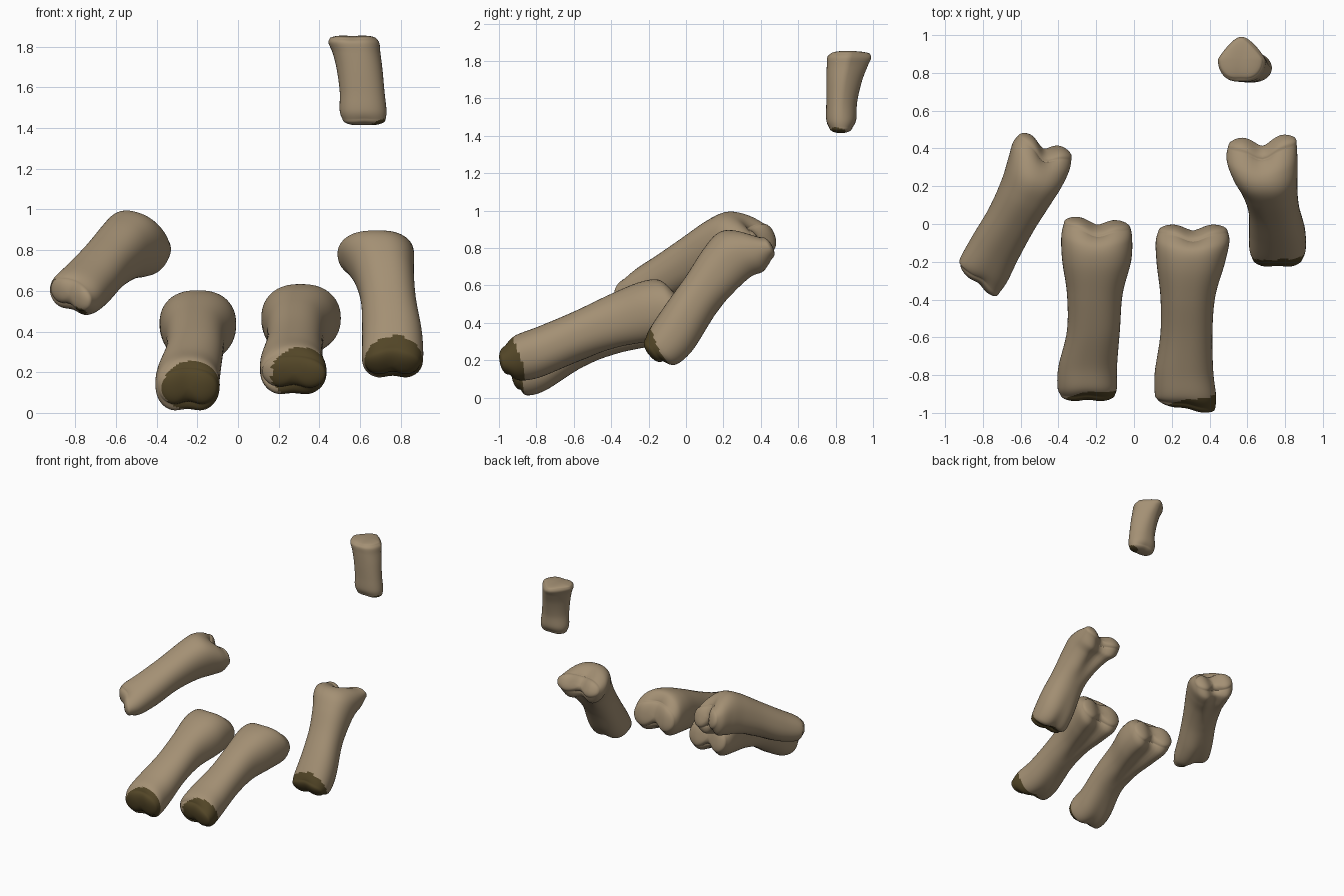
import bpy, bmesh, math
from mathutils import Vector, Matrix

SEG, SUB = 56, 8


def material(name, rgb):
    m = bpy.data.materials.new(name)
    m.diffuse_color = (*rgb, 1)
    return m


BONE = material("bone tan", (0.37, 0.28, 0.175))
DARK = material("dark brown", (0.085, 0.06, 0.02))


def spline(rows):
    """Catmull-Rom interpolation of the profile rows."""
    out = []
    n = len(rows)
    for i in range(n - 1):
        a, b, c, d = rows[max(i - 1, 0)], rows[i], rows[i + 1], rows[min(i + 2, n - 1)]
        for k in range(SUB):
            t = k / SUB
            out.append([0.5 * (2 * q + (r - p) * t + (2 * p - 5 * q + 4 * r - s) * t * t
                               + (3 * q - p - 3 * r + s) * t ** 3)
                        for p, q, r, s in zip(a, b, c, d)])
    out.append(list(rows[-1]))
    return out


def bone(name, rows, dark, groove=(0.13, 0.27), notch=(0.015, 0.04), bulge=(0.04, 0.04),
         taper=0.0, skew=(0.0, 0.0), matrix=None):
    """Loft rows of (top y, top z, bottom y, bottom z, left x, right x), distal end first."""
    st = spline(rows)
    n = len(st)

    def mid(r):
        return Vector((0, (r[0] + r[2]) / 2, (r[1] + r[3]) / 2))

    def axis(i):
        r = st[i]
        a = Vector((0, r[1] - r[3], r[2] - r[0])).normalized()
        d = mid(st[min(i + 1, n - 1)]) - mid(st[max(i - 1, 0)])
        return a if a.dot(d) > 0 else -a

    bm = bmesh.new()

    def ring(i, scale, push):
        r = st[i]
        p = i / (n - 1)
        near, far = max(0, 1 - p / 0.28) ** 2, max(0, (p - 0.72) / 0.28) ** 2
        g = groove[0] * max(0, 1 - p / 0.4) + groove[1] * max(0, (p - 0.45) / 0.55)
        half = Vector((0, (r[0] - r[2]) / 2, (r[1] - r[3]) / 2))
        c = mid(r) + Vector(((r[4] + r[5]) / 2, 0, 0))
        w, ax, vs = (r[5] - r[4]) / 2, axis(i), []
        for k in range(SEG):
            t = 2 * math.pi * k / SEG
            u = math.copysign(abs(math.cos(t)) ** 0.85, math.cos(t))
            v = math.copysign(abs(math.sin(t)) ** 0.9, math.sin(t))
            dip = math.exp(-(u / 0.38) ** 2)
            if v < 0:
                v += g * 2 * dip * -v
            u *= 1 - taper * p * max(v, 0)
            u, v = u * scale, v * scale
            lobe = math.exp(-(u / 0.4) ** 2)
            off = push + near * (notch[0] * lobe - skew[0] * u) + far * (skew[1] * u - notch[1] * lobe)
            vs.append(bm.verts.new(c + Vector((u * w, 0, 0)) + half * v + ax * off))
        return vs

    # rounded caps at both ends, sections between
    caps = [math.radians(a) for a in (87, 78, 68, 58, 48, 37, 25, 12)]
    rings = [ring(0, math.cos(a), -bulge[0] * math.sin(a)) for a in caps]
    rings += [ring(i, 1, 0) for i in range(n)]
    rings += [ring(n - 1, math.cos(a), bulge[1] * math.sin(a)) for a in reversed(caps)]
    for a, b in zip(rings, rings[1:]):
        for k in range(SEG):
            j = (k + 1) % SEG
            bm.faces.new((a[k], a[j], b[j], b[k]))
    bm.faces.new(rings[0])
    bm.faces.new(rings[-1])
    if matrix:
        bm.transform(matrix)
    bmesh.ops.recalc_face_normals(bm, faces=bm.faces)
    # dark worn patch: everything inside a sphere at the distal tip
    centre, radius = Vector(dark[:3]), dark[3]
    for f in bm.faces:
        f.smooth = True
        f.material_index = int((f.calc_center_median() - centre).length < radius)
    me = bpy.data.meshes.new(name)
    bm.to_mesh(me)
    bm.free()
    me.materials.append(BONE)
    me.materials.append(DARK)
    ob = bpy.data.objects.new(name, me)
    bpy.context.collection.objects.link(ob)
    return ob


# inner left toe bone
bone("toe_bone_inner_left", [
    (-0.92, 0.22, -0.885, 0.03, -0.39, -0.10),
    (-0.875, 0.27, -0.85, -0.002, -0.405, -0.09),
    (-0.76, 0.32, -0.75, 0.03, -0.40, -0.09),
    (-0.58, 0.42, -0.55, 0.165, -0.355, -0.075),
    (-0.38, 0.52, -0.36, 0.225, -0.355, -0.06),
    (-0.22, 0.59, -0.17, 0.255, -0.38, -0.015),
    (-0.11, 0.60, -0.03, 0.28, -0.385, -0.01),
    (-0.03, 0.55, 0.02, 0.33, -0.37, -0.02),
], (-0.22, -0.965, 0.12, 0.155), skew=(0, -0.015))

# inner right toe bone
bone("toe_bone_inner_right", [
    (-0.965, 0.28, -0.93, 0.115, 0.12, 0.43),
    (-0.92, 0.33, -0.89, 0.08, 0.11, 0.435),
    (-0.79, 0.38, -0.78, 0.10, 0.11, 0.42),
    (-0.60, 0.46, -0.56, 0.20, 0.14, 0.415),
    (-0.40, 0.555, -0.37, 0.255, 0.14, 0.43),
    (-0.24, 0.62, -0.18, 0.28, 0.12, 0.48),
    (-0.13, 0.63, -0.06, 0.30, 0.115, 0.505),
    (-0.055, 0.57, -0.015, 0.35, 0.13, 0.495),
], (0.32, -1.0, 0.175, 0.165), skew=(0.03, 0))

# outer left toe bone, built straight then rolled and turned
turn = (Matrix.Translation((-0.635, 0.05, 0.745)) @ Matrix.Rotation(math.radians(-21), 4, 'Z')
        @ Matrix.Rotation(math.radians(16), 4, 'Y') @ Matrix.Translation((0, 0, -0.74)))
bone("toe_bone_outer_left", [
    (-0.40, 0.64, -0.37, 0.50, -0.13, 0.125),
    (-0.35, 0.68, -0.31, 0.475, -0.14, 0.14),
    (-0.23, 0.75, -0.17, 0.51, -0.135, 0.135),
    (-0.07, 0.85, 0.01, 0.60, -0.13, 0.13),
    (0.08, 0.945, 0.18, 0.65, -0.14, 0.14),
    (0.19, 0.99, 0.30, 0.66, -0.155, 0.155),
    (0.29, 0.97, 0.385, 0.68, -0.165, 0.165),
    (0.37, 0.92, 0.42, 0.74, -0.155, 0.155),
], (-0.80, -0.33, 0.44, 0.08), notch=(0.02, 0.055), skew=(0.04, 0), matrix=turn)

# outer right toe bone
bone("toe_bone_outer_right", [
    (-0.225, 0.31, -0.12, 0.185, 0.625, 0.895),
    (-0.195, 0.37, -0.05, 0.165, 0.61, 0.91),
    (-0.10, 0.51, 0.04, 0.245, 0.61, 0.905),
    (0.00, 0.65, 0.16, 0.45, 0.605, 0.875),
    (0.09, 0.79, 0.27, 0.56, 0.57, 0.865),
    (0.17, 0.88, 0.36, 0.63, 0.52, 0.865),
    (0.27, 0.90, 0.43, 0.66, 0.49, 0.865),
    (0.39, 0.865, 0.465, 0.73, 0.50, 0.86),
], (0.77, -0.23, 0.22, 0.165), notch=(0.015, 0.06), skew=(0, 0.015))

# small upright thumb bone, tapering to a rounded point at the back of its top
bone("thumb_bone", [
    (0.89, 1.44, 0.765, 1.44, 0.515, 0.725),
    (0.91, 1.485, 0.75, 1.485, 0.50, 0.73),
    (0.915, 1.58, 0.75, 1.58, 0.50, 0.72),
    (0.94, 1.69, 0.75, 1.69, 0.485, 0.71),
    (0.97, 1.77, 0.75, 1.77, 0.465, 0.70),
    (0.99, 1.815, 0.75, 1.82, 0.445, 0.695),
    (0.985, 1.84, 0.765, 1.84, 0.45, 0.68),
], (0.70, 0.81, 1.40, 0.05), groove=(0.0, 0.03), notch=(0.005, 0.005),
    bulge=(0.03, 0.018), taper=0.62)
